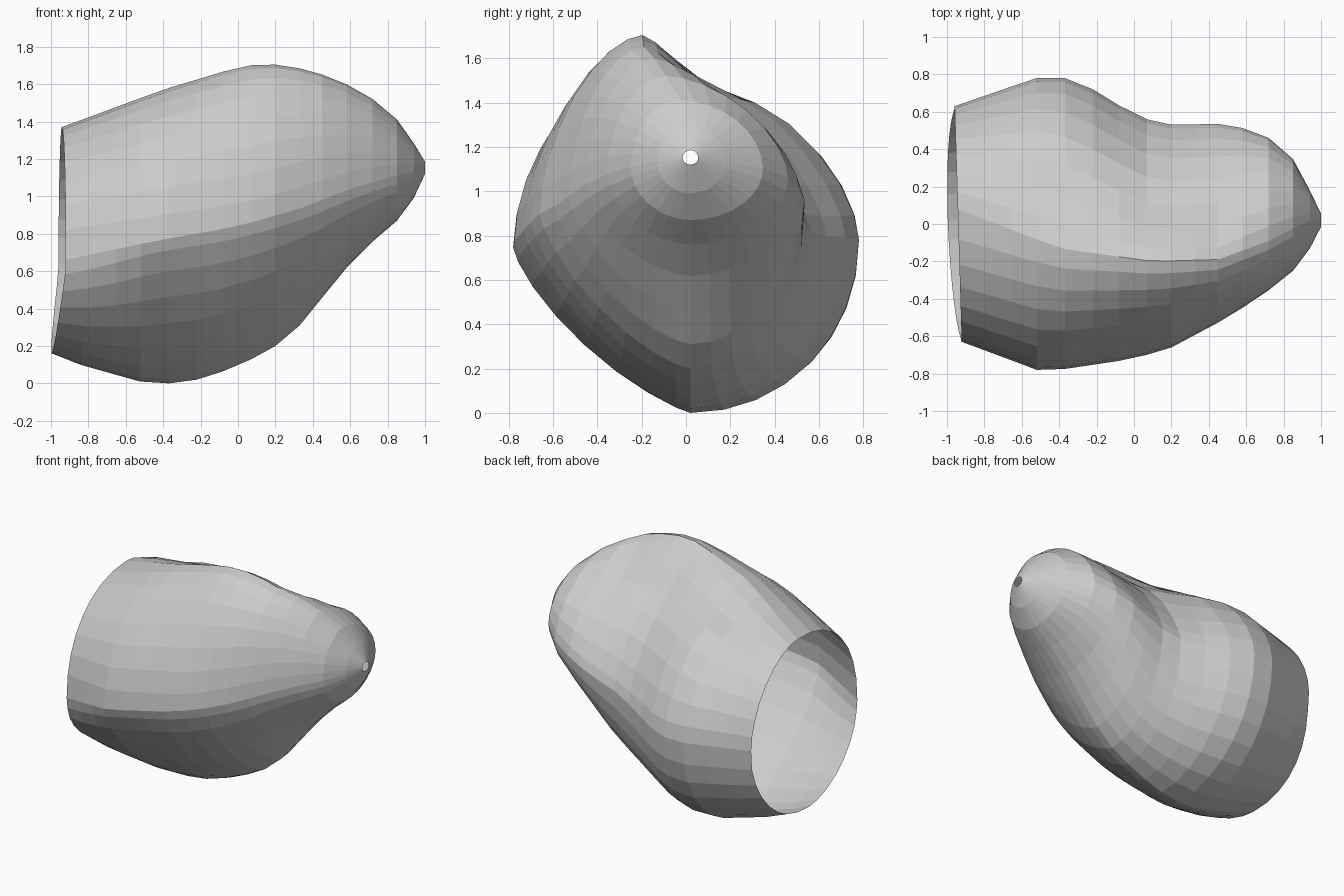
import bpy, bmesh, math

if "Cube" in bpy.data.objects:
    bpy.data.objects.remove(bpy.data.objects["Cube"])

# Guide profiles along the length: (x, value)
TOP_Z = [(-.94, 1.37), (-.4, 1.57), (0, 1.69), (.13, 1.71), (.25, 1.7), (.4, 1.67), (.56, 1.61),
         (.72, 1.52), (.85, 1.41), (.93, 1.3), (1, 1.185)]
TOP_Y = [(-.94, .08), (-.4, -.13), (.1, -.2), (.45, -.19), (.75, -.08), (.93, .02), (1, .02)]
LOW_Z = [(-.94, .16), (-.8, .1), (-.52, .01), (-.37, 0), (-.22, .02), (0, .09), (.2, .2), (.33, .31),
         (.5, .52), (.64, .69), (.85, .87), (.93, .97), (1, 1.12)]
LEFT_Y = [(-.94, -.63), (-.52, -.78), (-.37, -.775), (0, -.72), (.2, -.66), (.5, -.5),
          (.7, -.37), (.85, -.25), (.93, -.15), (1, -.015)]
LEFT_Z = [(-.94, .66), (-.45, .76), (0, .84), (.35, .94), (.65, 1.06), (.93, 1.13), (1, 1.15)]
RIGHT_Y = [(-.94, .63), (-.8, .68), (-.52, .78), (-.37, .78), (-.22, .72), (0, .585), (.15, .53),
           (.45, .535), (.6, .51), (.72, .46), (.87, .33), (.93, .2), (1, .055)]
RIGHT_Z = [(-.94, .78), (-.45, .78), (0, .8), (.3, .9), (.6, 1.02), (.93, 1.13), (1, 1.15)]

# Roundness of each quarter of the section (2 = ellipse, 1 = straight)
UP_RIGHT = [(-.94, 1.8), (-.45, 1.7), (.1, 1.3), (.5, 1.35), (.93, 2)]
UP_LEFT = [(-.94, 2.2), (-.5, 1.85), (.1, 1.63), (.93, 2)]
LOW_LEFT = [(-.94, 1.75), (-.45, 1.28), (.3, 1.4), (.93, 2)]
LOW_RIGHT = [(-.94, 2.2), (-.3, 2.02), (.1, 2.02), (.4, 1.85), (.93, 2)]
# Depth of the hollow beside the top ridge
HOLLOW = [(-.8, 0), (-.4, .06), (.1, .06), (.45, .05), (.7, 0)]

STATIONS = [-.94, -.8, -.66, -.52, -.37, -.22, -.08, .07, .2, .33, .45, .58, .72, .85, .94, 1]
QUARTER = 8


def at(profile, x):
    if x <= profile[0][0]:
        return profile[0][1]
    for (x0, v0), (x1, v1) in zip(profile, profile[1:]):
        if x <= x1:
            return v0 + (v1 - v0) * (x - x0) / (x1 - x0)
    return profile[-1][1]


def section(x):
    top = (at(TOP_Y, x), at(TOP_Z, x))
    low = (.02, at(LOW_Z, x))
    left = (at(LEFT_Y, x), at(LEFT_Z, x))
    right = (at(RIGHT_Y, x), at(RIGHT_Z, x))
    # side extreme, pole, roundness, direction of travel
    quarters = [(right, top, UP_RIGHT, True), (left, top, UP_LEFT, False),
                (left, low, LOW_LEFT, True), (right, low, LOW_RIGHT, False)]
    ring = []
    for side, pole, power, from_side in quarters:
        e = 2 / at(power, x)
        for i in range(QUARTER):
            t = math.pi / 2 * i / QUARTER
            if not from_side:
                t = math.pi / 2 - t
            c, s = max(0, math.cos(t)) ** e, max(0, math.sin(t)) ** e
            y = pole[0] + (side[0] - pole[0]) * c
            z = side[1] + (pole[1] - side[1]) * s
            if power is UP_RIGHT:
                z -= at(HOLLOW, x) * math.exp(-((y - pole[0] - .28) / .16) ** 2)
            ring.append((y, z))
    return ring


# Open shell: skin the sections, with a slanted rim at the wide end
bm = bmesh.new()
rings = []
for x in STATIONS:
    slant = max(0, (-.5 - x) / .44)
    ring = []
    for y, z in section(x):
        dx = -.03 * y - .055 * max(0, 1 - (z - .16) / .45)
        ring.append(bm.verts.new((x + slant * dx, y, z)))
    rings.append(ring)
for a, b in zip(rings, rings[1:]):
    n = len(a)
    for i in range(n):
        j = (i + 1) % n
        bm.faces.new((a[i], a[j], b[j], b[i]))
bmesh.ops.recalc_face_normals(bm, faces=bm.faces)
mesh = bpy.data.meshes.new("open_shell")
bm.to_mesh(mesh)
bm.free()
# normals outward
if sum(p.normal.x * p.center.x + p.normal.y * p.center.y + p.normal.z * (p.center.z - .85)
       for p in mesh.polygons) < 0:
    mesh.flip_normals()
shell = bpy.data.objects.new("open_shell", mesh)
bpy.context.collection.objects.link(shell)
